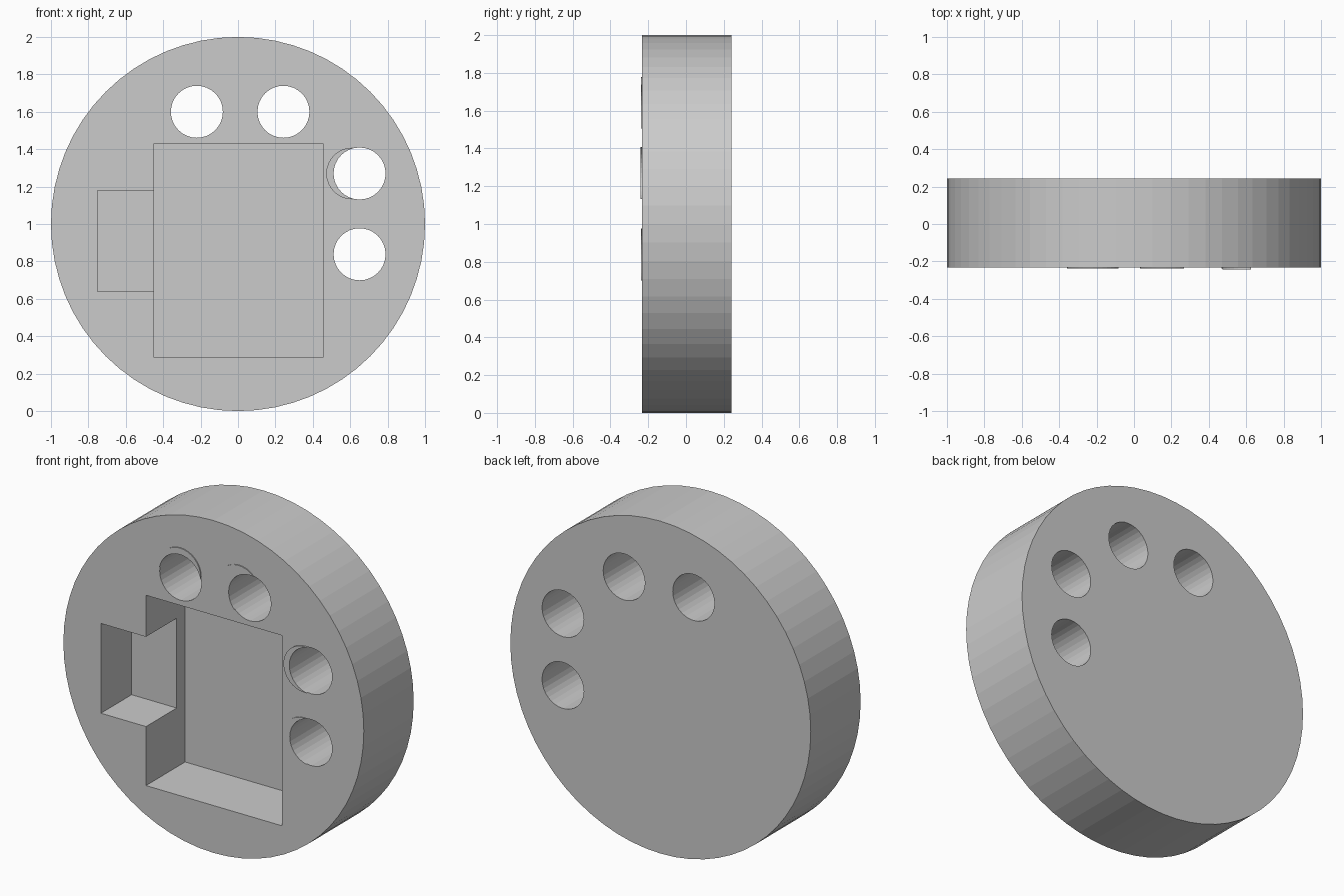
import bpy, math

if "Cube" in bpy.data.objects:
    bpy.data.objects.remove(bpy.data.objects["Cube"])

FRONT, BACK = -0.232, 0.242


def cylinder(name, x, z, r, y0, y1, sides):
    bpy.ops.mesh.primitive_cylinder_add(
        vertices=sides, radius=r, depth=y1 - y0,
        location=(x, (y0 + y1) / 2, z), rotation=(math.pi / 2, 0, 0))
    ob = bpy.context.object
    ob.name = name
    return ob


def box(name, x0, x1, y0, y1, z0, z1):
    bpy.ops.mesh.primitive_cube_add(
        size=1, location=((x0 + x1) / 2, (y0 + y1) / 2, (z0 + z1) / 2))
    ob = bpy.context.object
    ob.name = name
    ob.scale = (x1 - x0, y1 - y0, z1 - z0)
    return ob


def cut(target, cutter):
    mod = target.modifiers.new("cut", 'BOOLEAN')
    mod.operation = 'DIFFERENCE'
    mod.solver = 'EXACT'
    mod.object = cutter
    bpy.context.view_layer.objects.active = target
    bpy.ops.object.modifier_apply(modifier=mod.name)


# Thick round plate standing on its rim
plate = cylinder("round_plate", 0, 1, 1, FRONT, BACK, 64)

# Stepped pocket in the front: large square and shallower side notch
pockets = [box("main_pocket_cutter", -0.45, 0.455, -0.5, 0.14, 0.285, 1.43),
           box("side_pocket_cutter", -0.75, -0.40, -0.5, 0.06, 0.64, 1.18)]
for pocket in pockets:
    cut(plate, pocket)
    bpy.data.objects.remove(pocket)

# Through holes, each with a thin off-centre raised lip on the front
# hole x, hole z, lip x, lip z, lip front
holes = [(-0.22, 1.60, -0.22, 1.64, -0.238),
         (0.243, 1.60, 0.17, 1.64, -0.238),
         (0.65, 1.27, 0.61, 1.27, -0.242),
         (0.65, 0.838, 0.605, 0.838, -0.238)]
for i, (hx, hz, lx, lz, ly) in enumerate(holes, 1):
    lip = cylinder(f"hole_lip_{i}", lx, lz, 0.138, ly, FRONT + 0.01, 32)
    cutter = cylinder("hole_cutter", hx, hz, 0.139, -0.5, 0.5, 32)
    cut(plate, cutter)
    cut(lip, cutter)
    bpy.data.objects.remove(cutter)
